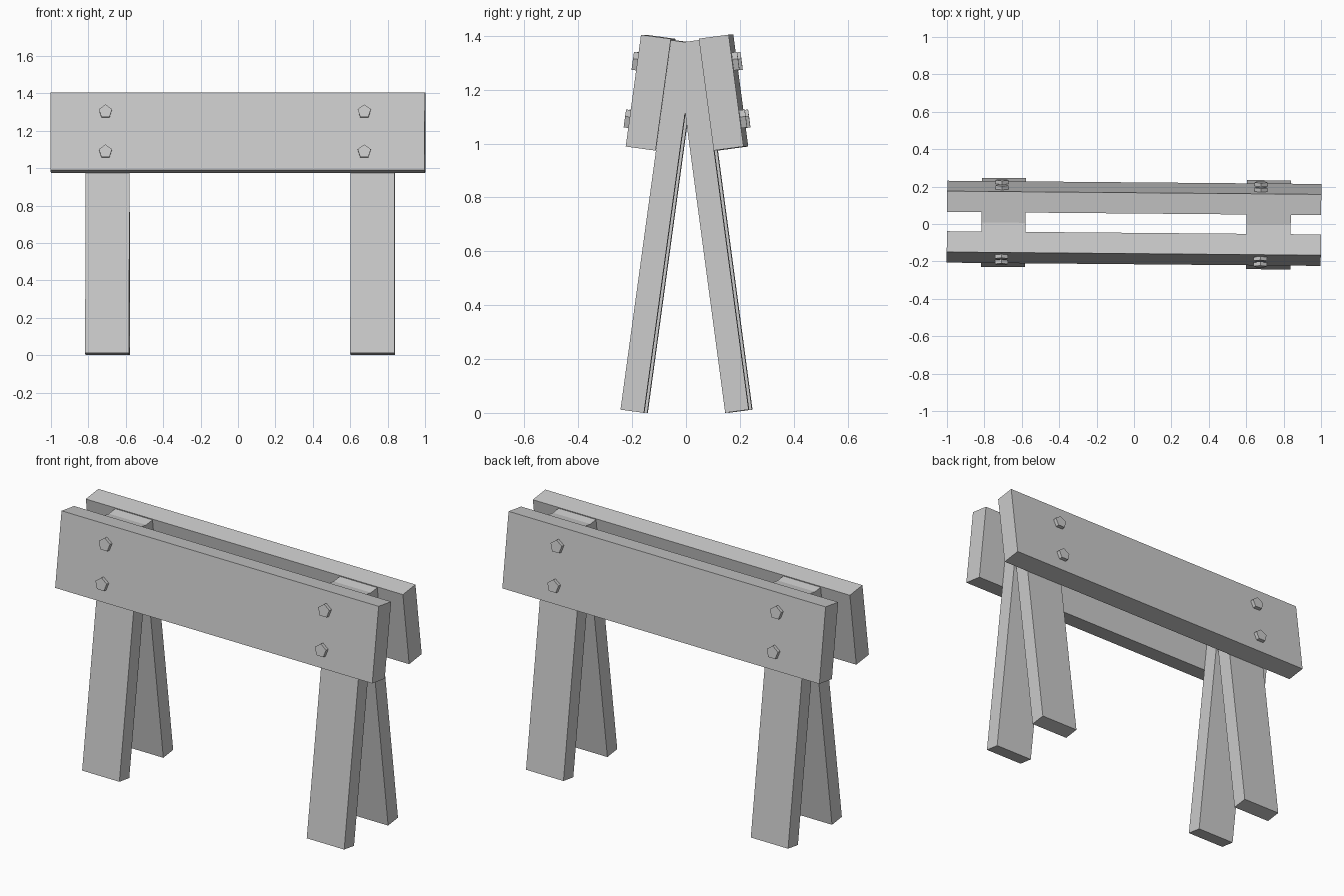
import bpy, bmesh, math
from mathutils import Matrix, Vector

if "Cube" in bpy.data.objects:
    bpy.data.objects.remove(bpy.data.objects["Cube"])

YAW = Matrix.Rotation(math.radians(-0.5), 4, 'Z')


def finish(name, bm):
    bmesh.ops.recalc_face_normals(bm, faces=bm.faces)
    mesh = bpy.data.meshes.new(name)
    bm.to_mesh(mesh)
    bm.free()
    bpy.context.collection.objects.link(bpy.data.objects.new(name, mesh))


def side_frame(sign, y0, tilt):
    """Leaning frame: x along the beam, y outward, z up the slope."""
    s, c = math.sin(tilt), math.cos(tilt)
    m = Matrix(((1, 0, 0, 0),
                (0, sign * c, -sign * s, sign * y0),
                (0, s, c, 0.012),
                (0, 0, 0, 1)))
    return YAW @ m


def board(name, frame, lo, hi):
    lo, hi = Vector(lo), Vector(hi)
    bm = bmesh.new()
    place = Matrix.Translation((lo + hi) / 2) @ Matrix.Diagonal((*(hi - lo), 1))
    bmesh.ops.create_cube(bm, size=1, matrix=frame @ place)
    finish(name, bm)


def bolt(name, frame, x, up):
    # five-sided head, one corner pointing up the slope
    bm = bmesh.new()
    turn = Matrix(((1, 0, 0, x), (0, 0, 1, 0.117), (0, 1, 0, up), (0, 0, 0, 1)))
    bmesh.ops.create_cone(bm, cap_ends=True, segments=5, radius1=0.037,
                          radius2=0.037, depth=0.03, matrix=frame @ turn)
    finish(name, bm)


# Two leaning halves, each a beam plank, two legs and four bolt heads
for side, sign, y0, tilt in (("front", -1, 0.236, math.radians(7.8)),
                             ("back", 1, 0.240, math.radians(7.6))):
    frame = side_frame(sign, y0, tilt)
    board(side + "_plank", frame, (-1, 0, 0.971), (1, 0.112, 1.39))
    for end, x0, x1, bx in (("left", -0.815, -0.58, -0.707),
                            ("right", 0.602, 0.838, 0.677)):
        board(f"{side}_{end}_leg", frame, (x0, -0.088, 0), (x1, 0, 1.385))
        for level, up in (("lower", 1.07), ("upper", 1.286)):
            bolt(f"{side}_{end}_{level}_bolt", frame, bx, up)
